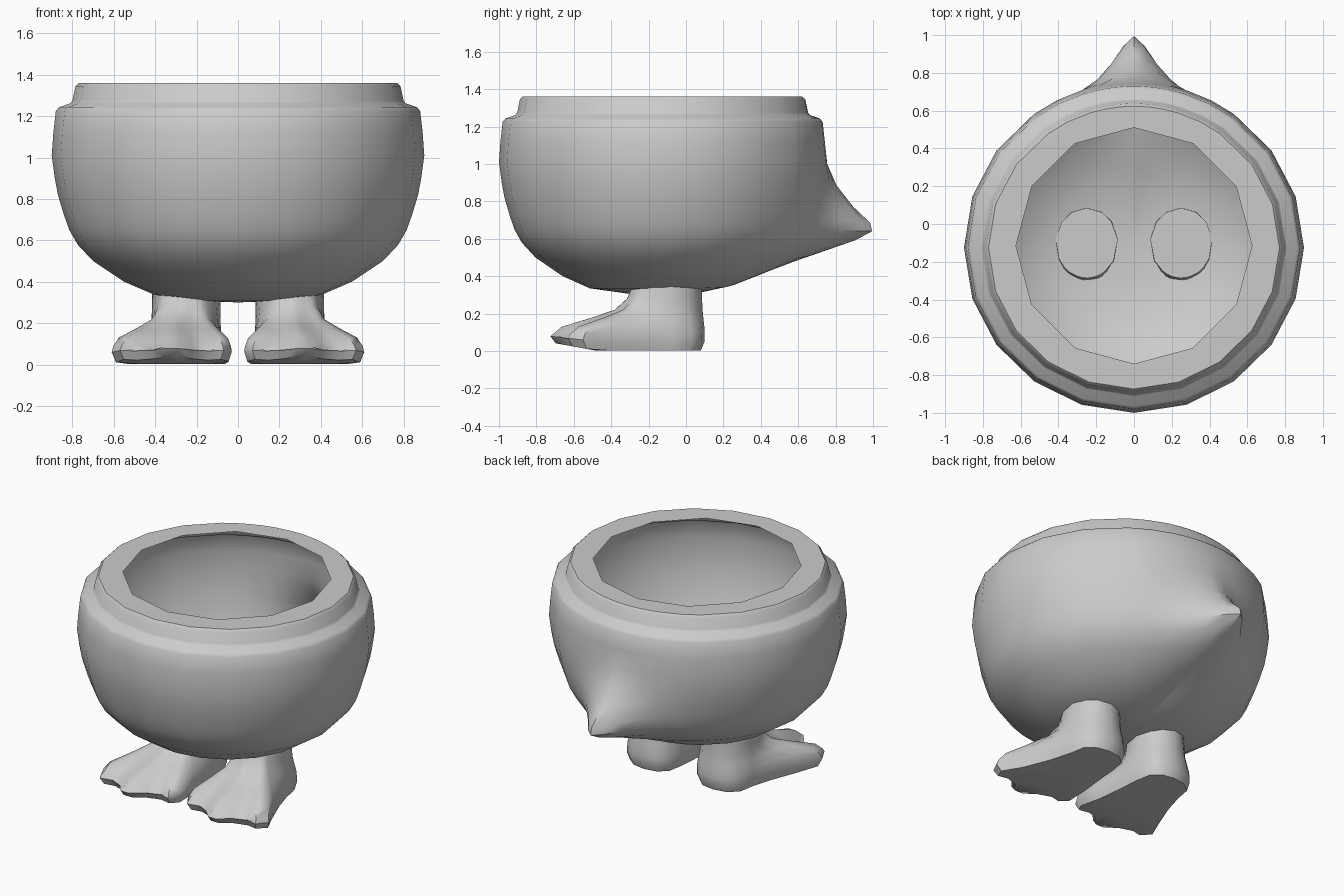
import bpy, bmesh
from math import sin, cos, atan2, radians, degrees, exp, sqrt, pi

if "Cube" in bpy.data.objects:
    bpy.data.objects.remove(bpy.data.objects["Cube"])


def ring(bm, pts):
    return [bm.verts.new(p) for p in pts]


def skin(bm, a, b):
    n = len(a)
    for i in range(n):
        j = (i + 1) % n
        bm.faces.new((a[i], a[j], b[j], b[i]))


def finish(bm, name, angle=40):
    bmesh.ops.recalc_face_normals(bm, faces=bm.faces[:])
    me = bpy.data.meshes.new(name)
    bm.to_mesh(me)
    bm.free()
    ob = bpy.data.objects.new(name, me)
    bpy.context.collection.objects.link(ob)
    bpy.ops.object.select_all(action='DESELECT')
    ob.select_set(True)
    bpy.context.view_layer.objects.active = ob
    bpy.ops.object.shade_smooth_by_angle(angle=radians(angle))
    return ob


# Body: thin round shell, pulled out to a pointed tail at the back
CY, SY = -0.125, 0.972
# bowl radius, bowl z, tail radius, tail z, tail width in degrees
sections = [
    (.20, .308, .20, .312, 16), (.40, .335, .42, .383, 16),
    (.55, .40, .65, .462, 15), (.70, .50, .86, .533, 13),
    (.775, .58, 1.03, .592, 11), (.815, .65, 1.12, .64, 9.5),
    (.84, .72, 1.11, .685, 9), (.87, .82, 1.02, .77, 9),
    (.885, .90, .93, .885, 10), (.90, 1.01, .88, 1.0, 12)]
# upper wall, step and collar
collar = [(.892, 1.12), (.88, 1.225), (.865, 1.243), (.81, 1.262),
          (.80, 1.275), (.785, 1.345), (.77, 1.36)]
sections += [(r, z, r * SY, z, 10) for r, z in collar]
angles = sorted([18 * i for i in range(20)] +
                [90 + s * d for d in (3, 7, 12, 27) for s in (-1, 1)])

bm = bmesh.new()
prev = None
for r, z, rt, zt, width in sections:
    pts = []
    for a in angles:
        off = a - 90
        w = exp(-(sqrt(off * off + 4) - 2) / width)
        c, s = cos(radians(a)), sin(radians(a))
        rx, ry = r + (rt - r) * w, r * SY + (rt - r * SY) * w
        pts.append((rx * c, CY + ry * s, z + (zt - z) * w))
    cur = ring(bm, pts)
    if prev:
        skin(bm, prev, cur)
    else:
        mid = bm.verts.new((0, CY, .30))
        for i in range(len(cur)):
            bm.faces.new((mid, cur[(i + 1) % len(cur)], cur[i]))
    prev = cur

# Flat top with a twelve-sided opening
hole = ring(bm, [(.625 * cos(pi * i / 6), -.115 + .625 * sin(pi * i / 6), 1.36)
                 for i in range(12)])
hole_edges = [bm.edges.new((hole[i], hole[(i + 1) % 12])) for i in range(12)]
rim_edges = [bm.edges.get((prev[i], prev[(i + 1) % len(prev)]))
             for i in range(len(prev))]
bmesh.ops.bridge_loops(bm, edges=rim_edges + hole_edges)
finish(bm, "body")

# Webbed foot: outline from heel round the three toes, lofted up to the leg
outline = [(.25, .10), (.16, .085), (.10, .03), (.08, -.08), (.07, -.22),
           (.05, -.40), (.03, -.57), (.07, -.63), (.14, -.61), (.22, -.65),
           (.29, -.725), (.35, -.725), (.41, -.65), (.50, -.61), (.57, -.63),
           (.61, -.55), (.54, -.40), (.47, -.22), (.43, -.08), (.41, .03),
           (.34, .085)]
webs = {8, 9, 12, 13}
LX, LY = .25, -.10


def rise(y):
    return max(0, -.48 - y) * .18


def leg_point(p):
    a = atan2((p[1] - LY) / .185, (p[0] - LX) / .165)
    return LX + .165 * cos(a), LY + .185 * sin(a)


bm = bmesh.new()
loops = []
# sole
for k, lift in ((.6, 0), (.94, 0), (1.0, .05)):
    pts = []
    for x, y in outline:
        px, py = .28 + (x - .28) * k, -.25 + (y + .25) * k
        pts.append((px, py, .002 + rise(py) * (.6 if lift else 1) + lift))
    loops.append(ring(bm, pts))
# top of foot and leg
for t, z in ((.03, .09), (.14, .13), (.5, .178), (.78, .22), (.93, .28), (1, .35)):
    pts = []
    for i, p in enumerate(outline):
        ex, ey = leg_point(p)
        dip = .03 * max(0, 1 - t * 1.6) if i in webs else 0
        pts.append((p[0] + (ex - p[0]) * t, p[1] + (ey - p[1]) * t, z - dip))
    loops.append(ring(bm, pts))
for a, b in zip(loops, loops[1:]):
    skin(bm, a, b)
bm.faces.new(loops[0])
bm.faces.new(loops[-1])
foot = finish(bm, "webbed_feet", 50)
mirror = foot.modifiers.new("other_foot", 'MIRROR')
mirror.use_axis = (True, False, False)
